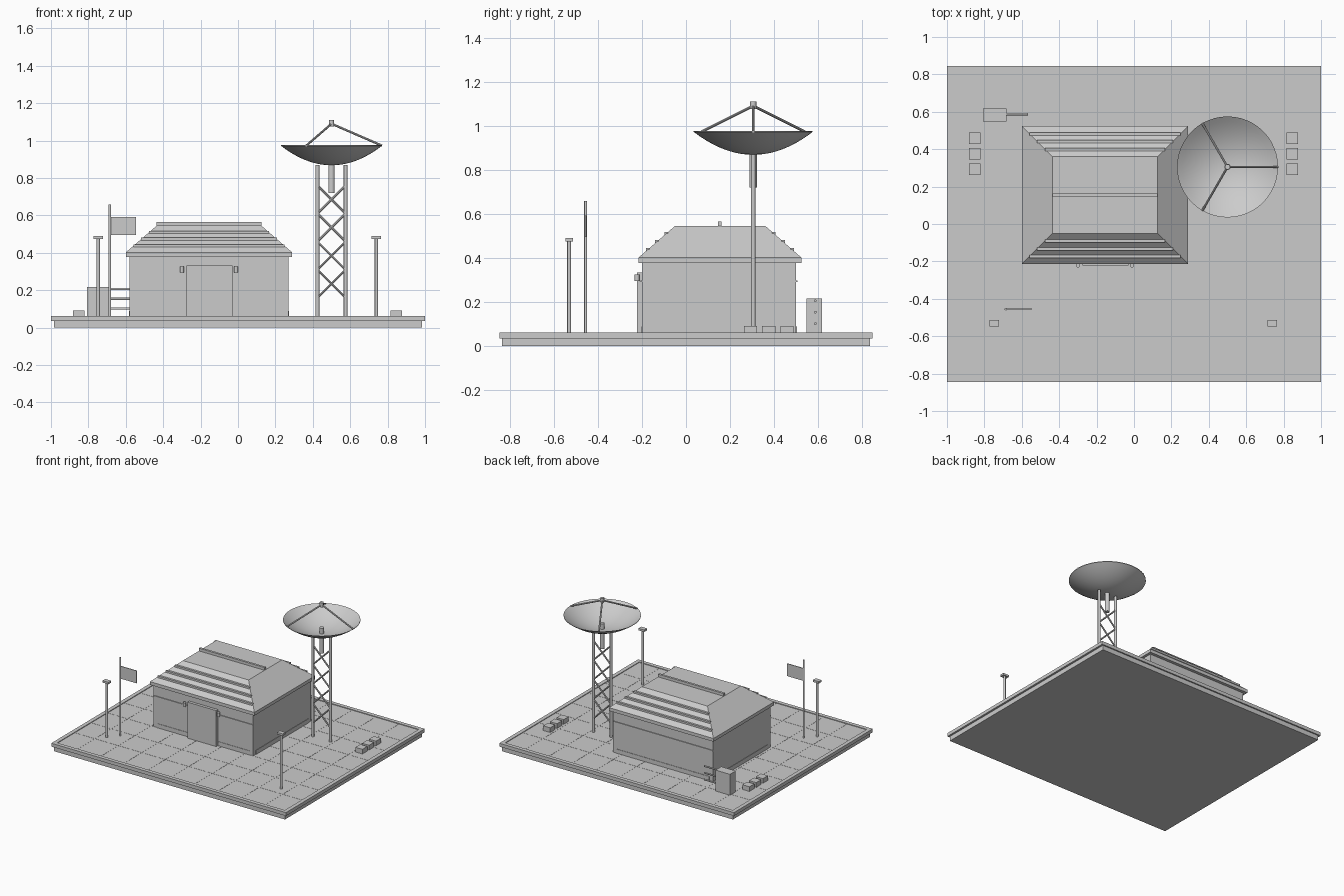
import bpy, bmesh, math
from mathutils import Vector

if "Cube" in bpy.data.objects:
    bpy.data.objects.remove(bpy.data.objects["Cube"])

GREY = (0.6, 0.6, 0.6, 1)
mat = bpy.data.materials.new("plain_grey")
mat.use_nodes = True
mat.diffuse_color = GREY
mat.node_tree.nodes["Principled BSDF"].inputs["Base Color"].default_value = GREY
GROUND = 0.056


def finish(name, bm):
    bmesh.ops.recalc_face_normals(bm, faces=bm.faces)
    me = bpy.data.meshes.new(name)
    bm.to_mesh(me)
    bm.free()
    me.materials.append(mat)
    ob = bpy.data.objects.new(name, me)
    bpy.context.collection.objects.link(ob)
    return ob


def smooth(ob):
    bpy.ops.object.select_all(action='DESELECT')
    ob.select_set(True)
    bpy.context.view_layer.objects.active = ob
    bpy.ops.object.shade_smooth_by_angle(angle=math.radians(40))


def box(name, x, y, z, top=None):
    """Box from ranges; top = (x range, y range) makes a tapered block."""
    bm = bmesh.new()
    bmesh.ops.create_cube(bm, size=2)
    for v in bm.verts:
        xr, yr = top if top and v.co.z > 0 else (x, y)
        v.co = [r[0] if c < 0 else r[1] for r, c in zip((xr, yr, z), v.co)]
    return finish(name, bm)


def rod(name, a, b, r, sides=12):
    a, b = Vector(a), Vector(b)
    bm = bmesh.new()
    bmesh.ops.create_cone(bm, cap_ends=True, segments=sides, radius1=r, radius2=r,
                          depth=(b - a).length)
    rot = (b - a).to_track_quat('Z', 'Y')
    for v in bm.verts:
        v.co = rot @ v.co + (a + b) / 2
    ob = finish(name, bm)
    smooth(ob)
    return ob


# Platform: base, deck, raised rim and paving seams
box("platform_base", (-0.985, 0.985), (-0.835, 0.835), (0, 0.036))
box("deck", (-0.975, 0.975), (-0.82, 0.82), (0.035, GROUND))
for s in (-1, 1):
    box("rim_side", sorted((s * 0.97, s)), (-0.845, 0.845), (0.035, 0.061))
    box("rim_end", (-0.97, 0.97), sorted((s * 0.815, s * 0.845)), (0.035, 0.061))
for i in range(-4, 5):
    box("seam_lengthwise", (i * 0.2 - 0.002, i * 0.2 + 0.002), (-0.81, 0.81), (GROUND, GROUND + 0.001))
for i in range(-3, 4):
    box("seam_crosswise", (-0.97, 0.97), (i * 0.2 - 0.002, i * 0.2 + 0.002), (GROUND, GROUND + 0.001))

# Building walls, skirting and trim
WX, WY = (-0.58, 0.27), (-0.2, 0.5)
box("walls", WX, WY, (GROUND, 0.385))
for y in WY:
    box("skirting", (-0.55, 0.24), (y - 0.003, y + 0.003), (GROUND, 0.088))
    box("wall_trim", WX, (y - 0.006, y + 0.006), (0.29, 0.297))
for x in WX:
    box("skirting_side", (x - 0.003, x + 0.003), (-0.17, 0.47), (GROUND, 0.088))

# Hipped roof with a flat top
EX, EY = (-0.6, 0.29), (-0.215, 0.523)
TX, TY = (-0.435, 0.125), (-0.05, 0.36)
Z0, Z1 = 0.402, 0.545
box("eaves", EX, EY, (0.377, Z0))
box("roof", EX, EY, (Z0, Z1), (TX, TY))
box("roof_ridge_strip", TX, (0.145, 0.162), (Z1, 0.566))
for t in (0.25, 0.5, 0.76):
    x0, x1 = (EX[k] + (TX[k] - EX[k]) * t for k in (0, 1))
    z = Z0 + (Z1 - Z0) * t
    for k in (0, 1):
        y = EY[k] + (TY[k] - EY[k]) * t
        box("roof_batten", (x0, x1), (y - 0.008, y + 0.008), (z - 0.007, z + 0.007))

# Entrance
box("door", (-0.275, -0.03), (-0.222, -0.2), (GROUND, 0.333))
for x in (-0.3, -0.01):
    rod("door_lamp", (x, -0.222, 0.295), (x, -0.222, 0.326), 0.011)

# Lattice mast
MX, MY = 0.5, 0.305
for s in (-1, 1):
    rod("mast_leg", (MX + s * 0.075, MY, GROUND), (MX + s * 0.075, MY, 0.87), 0.01)
    for i in range(4):
        z = 0.16 + i * 0.15
        rod("mast_brace", (MX - s * 0.075, MY, z), (MX + s * 0.075, MY, z + 0.15), 0.006, 8)
rod("dish_hub", (MX, MY, 0.72), (MX, MY, 0.915), 0.017, 16)

# Dish: a spun parabola with a thin wall
R, STEPS = 0.27, 10
outer = [(R * i / STEPS, 0.868 + 0.104 * (i / STEPS) ** 2) for i in range(STEPS + 1)]
inner = [(r, z + 0.004) for r, z in reversed(outer)]
bm = bmesh.new()
vs = [bm.verts.new((MX + r, MY, z)) for r, z in outer + inner]
es = [bm.edges.new(p) for p in zip(vs, vs[1:])]
bmesh.ops.spin(bm, geom=vs + es, cent=(MX, MY, 0), axis=(0, 0, 1),
               angle=math.tau, steps=48)
bmesh.ops.remove_doubles(bm, verts=bm.verts, dist=0.0001)
smooth(finish("dish", bm))

# Feed held by three struts
rod("dish_feed", (MX, MY, 1.075), (MX, MY, 1.11), 0.014, 16)
for i in range(3):
    a = i * math.tau / 3
    rod("feed_strut", (MX + R * math.cos(a), MY + R * math.sin(a), 0.973), (MX, MY, 1.09), 0.006, 8)

# Lamp posts
for x in (-0.747, 0.74):
    rod("lamp_post", (x, -0.53, GROUND), (x, -0.53, 0.478), 0.009)
    box("lamp_head", (x - 0.025, x + 0.025), (-0.547, -0.513), (0.475, 0.49))

# Flag
rod("flag_pole", (-0.685, -0.455, GROUND), (-0.685, -0.455, 0.658), 0.007)
box("flag", (-0.68, -0.545), (-0.458, -0.452), (0.496, 0.592))

# Generator cabinet and pipes to the building
box("generator", (-0.807, -0.683), (0.547, 0.617), (GROUND, 0.217))
for z in (0.102, 0.154, 0.206):
    rod("generator_pipe", (-0.69, 0.587, z), (-0.567, 0.587, z), 0.006)

# Crates on both sides
for x in (-0.852, 0.846):
    for y in (0.293, 0.375, 0.458):
        box("crate", (x - 0.03, x + 0.03), (y - 0.03, y + 0.03), (GROUND, 0.092))
